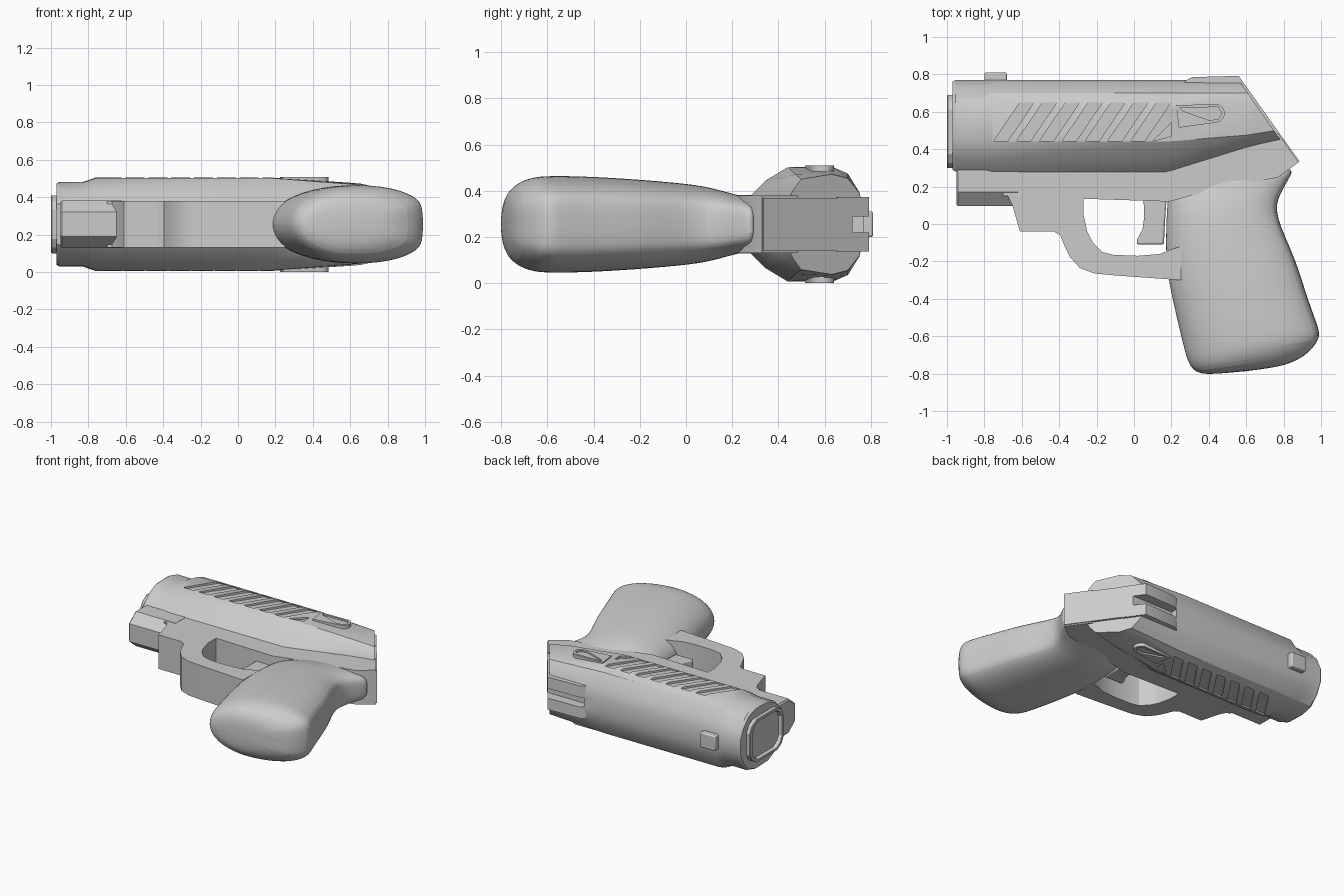
import bpy, bmesh, math
from mathutils import Vector

if "Cube" in bpy.data.objects:
    bpy.data.objects.remove(bpy.data.objects["Cube"])

C = 0.255  # mid-plane height of the lying model


def finish(bm, name):
    bmesh.ops.recalc_face_normals(bm, faces=bm.faces)
    me = bpy.data.meshes.new(name)
    bm.to_mesh(me)
    bm.free()
    ob = bpy.data.objects.new(name, me)
    bpy.context.collection.objects.link(ob)
    return ob


def add_prism(bm, pts, z0, z1):
    lo = [bm.verts.new((x, y, z0)) for x, y in pts]
    hi = [bm.verts.new((x, y, z1)) for x, y in pts]
    bm.faces.new(lo[::-1])
    bm.faces.new(hi)
    n = len(pts)
    for i in range(n):
        j = (i + 1) % n
        bm.faces.new((lo[i], lo[j], hi[j], hi[i]))


def prism(name, pts, hw, bevel=0):
    bm = bmesh.new()
    add_prism(bm, pts, C - hw, C + hw)
    ob = finish(bm, name)
    if bevel:
        m = ob.modifiers.new("bevel", 'BEVEL')
        m.width, m.segments = bevel, 2
        m.limit_method, m.angle_limit = 'ANGLE', math.radians(40)
    return ob


def loft_bm(rings):
    bm = bmesh.new()
    vs = [[bm.verts.new(p) for p in r] for r in rings]
    n = len(rings[0])
    for a, b in zip(vs, vs[1:]):
        for i in range(n):
            j = (i + 1) % n
            bm.faces.new((a[i], a[j], b[j], b[i]))
    bm.faces.new(vs[0][::-1])
    bm.faces.new(vs[-1])
    bmesh.ops.recalc_face_normals(bm, faces=bm.faces)
    return bm


def section(x, half):
    """Mirror a half profile of (y, half width) about the mid-plane."""
    return ([(x, y, C + w) for y, w in half] +
            [(x, y, C - w) for y, w in reversed(half)])


def cut(ob, cutter):
    m = ob.modifiers.new("cut", 'BOOLEAN')
    m.operation, m.solver, m.object = 'DIFFERENCE', 'EXACT', cutter
    bpy.context.view_layer.objects.active = ob
    bpy.ops.object.modifier_apply(modifier=m.name)


# slide: lofted along x, sheared off by the slanted rear plane
nose = [(.28, .11), (.35, .18), (.44, .222), (.58, .226), (.67, .20), (.735, .13), (.77, .05)]
body = [(.275, .12), (.345, .19), (.44, .247), (.63, .25), (.70, .22), (.75, .14), (.77, .06)]
back = [(.40, .10), (.43, .17), (.475, .215), (.63, .222), (.70, .20), (.75, .135), (.77, .06)]
tail = [(.47, .09), (.50, .13), (.53, .17), (.63, .19), (.70, .17), (.75, .12), (.77, .06)]
inset = [(.525 + (y - .525) * .96, w * .96) for y, w in nose]
bm = loft_bm([section(x, h) for x, h in (
    (-.97, inset), (-.955, nose), (-.83, nose), (-.76, body), (.17, body), (.60, back), (.95, tail))])
slant = Vector((.46, .32, 0)).normalized()
bmesh.ops.bisect_plane(bm, geom=bm.verts[:] + bm.edges[:] + bm.faces[:],
                       plane_co=Vector((.56, .77, C)), plane_no=slant, clear_outer=True)
bmesh.ops.holes_fill(bm, edges=[e for e in bm.edges if e.is_boundary])
slide = finish(bm, "slide")

# slanted side grooves and the rear sight channel
bm = bmesh.new()
for s in (1, -1):
    z0, z1 = sorted((C + s * .235, C + s * .30))
    for i in range(7):
        x = -.75 + i * .122
        add_prism(bm, [(x, .443), (x + .075, .443), (x + .215, .65), (x + .14, .65)], z0, z1)
    add_prism(bm, [(.10, .443), (.20, .47), (.20, .54)], z0, z1)
add_prism(bm, [(.28, .72), (.9, .72), (.9, .9), (.28, .9)], C - .035, C + .035)
cutter = finish(bm, "groove_cutter")
cut(slide, cutter)

# slanted back plate and raised rear sight ears
plate = prism("back_plate", [(.545, .77), (.575, .77), (.885, .335), (.84, .32)], .115)
cut(plate, cutter)
bpy.data.objects.remove(cutter)
for s, nm in ((1, "a"), (-1, "b")):
    bm = bmesh.new()
    z0, z1 = sorted((C + s * .035, C + s * .118))
    add_prism(bm, [(.27, .765), (.31, .785), (.56, .792), (.655, .655), (.60, .64), (.30, .70)], z0, z1)
    finish(bm, "rear_sight_" + nm)

# front sight
prism("front_sight", [(-.80, .74), (-.80, .81), (-.68, .81), (-.68, .74)], .055, .008)

# muzzle: rounded rectangular tube with a recessed face
rect = [(-.195, .08), (-.17, .125), (-.12, .155), (.12, .155), (.17, .125), (.195, .08)]
finish(loft_bm([section(x, [(.495 + y * k, w * k) for y, w in rect])
                for x, k in ((-.94, 1), (-.995, 1), (-1, .98), (-1, .88), (-.975, .85))]), "muzzle")

# raised teardrop levers on both sides
for s, nm in ((1, "a"), (-1, "b")):
    arc = [(.435 + .05 * math.cos(a), .592 + .05 * math.sin(a))
           for a in [math.radians(-80 + 20 * i) for i in range(9)]]
    bm = bmesh.new()
    z0, z1 = sorted((C + s * .19, C + s * .254))
    add_prism(bm, [(.225, .635), (.24, .515)] + arc, z0, z1)
    lever = finish(bm, "side_lever_" + nm)
    bm = bmesh.new()
    z0, z1 = sorted((C + s * .243, C + s * .30))
    add_prism(bm, [(.245, .622), (.26, .605), (.40, .555), (.45, .56), (.47, .59), (.45, .625)], z0, z1)
    c = finish(bm, "lever_cutter")
    cut(lever, c)
    bpy.data.objects.remove(c)

# frame with rear tang, and the faceted under-barrel housing
prism("frame", [(-.70, .30), (-.70, .15), (-.27, .135), (.19, .12), (.30, .15), (.77, .25),
                (.88, .33), (.77, .485), (.60, .43), (.17, .30)], .124)
under = [(.29, .126), (.17, .126), (.095, .065)]
under_in = [(.29, .115), (.175, .115), (.105, .06)]
finish(loft_bm([section(-.95, under_in), section(-.94, under), section(-.62, under)]), "under_housing")

# trigger guard
prism("trigger_guard", [
    (-.68, .16), (-.65, .10), (-.61, -.04), (-.43, -.04), (-.395, -.06), (-.37, -.12), (-.34, -.18),
    (-.29, -.235), (-.21, -.265), (-.10, -.275), (.25, -.30), (.25, -.12), (.20, -.135), (.14, -.16),
    (.02, -.17), (-.11, -.165), (-.17, -.15), (-.22, -.10), (-.25, -.04), (-.27, .05), (-.27, .16)], .124)

# trigger
prism("trigger", [(.05, .15), (.055, .04), (.045, -.03), (.015, -.085), (.015, -.11),
                  (.16, -.11), (.165, 0), (.175, .15)], .05, .01)

# grip: smooth loft of egg-shaped sections (front point, back point, half width)
egg = [(0, 0), (.03, .36), (.12, .68), (.3, .94), (.5, 1), (.7, .97), (.87, .83), (.97, .62), (1, .4)]
stations = [((.40, -.808), (.78, -.77), .09), ((.32, -.795), (.92, -.71), .165),
            ((.28, -.74), (1.0, -.61), .207), ((.255, -.64), (.985, -.55), .213),
            ((.21, -.45), (.925, -.39), .21), ((.165, -.24), (.865, -.19), .197),
            ((.165, -.06), (.785, -.02), .182), ((.17, .06), (.755, .09), .168),
            ((.175, .13), (.785, .17), .148), ((.18, .18), (.84, .26), .128),
            ((.19, .22), (.865, .32), .115)]
rings = []
for (fx, fy), (bx, by), hw in stations:
    up = [(fx + (bx - fx) * t, fy + (by - fy) * t, C + w * hw) for t, w in egg]
    rings.append(up + [(x, y, 2 * C - z) for x, y, z in reversed(up[1:])])
grip = finish(loft_bm(rings), "grip")
m = grip.modifiers.new("smooth", 'SUBSURF')
m.levels = m.render_levels = 2

# shading
for ob in bpy.context.scene.objects:
    ob.select_set(True)
    bpy.context.view_layer.objects.active = ob
bpy.ops.object.shade_smooth_by_angle(angle=math.radians(28))
